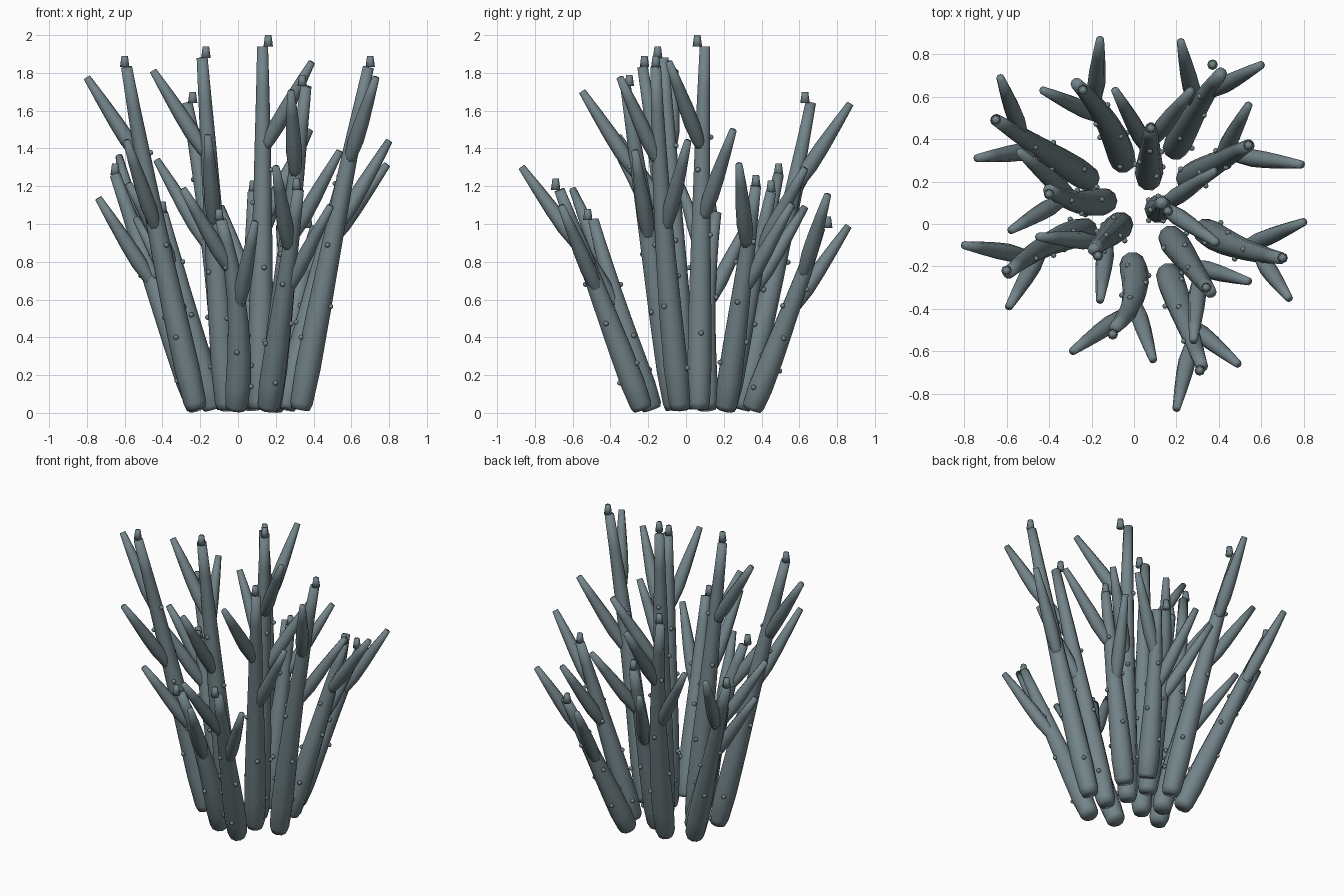
import bpy, bmesh, math
from mathutils import Vector, Matrix

if "Cube" in bpy.data.objects:
    bpy.data.objects.remove(bpy.data.objects["Cube"])

# One row per stem: base x,y | tip x,y,z | sideways bend | upper branch tip x,y | lower branch tip x,y
STEMS = [
    (.33, -.03, .69, -.16, 1.83, -.02, .73, -.35, .80, .01),
    (-.22, -.03, -.59, -.23, 1.83, -.03, -.80, -.10, -.59, -.39),
    (-.06, .00, -.19, -.12, 1.88, .00, -.45, -.06, -.16, -.36),
    (.11, .07, .13, .10, 1.94, -.01, .39, -.09, .38, .25),
    (.16, -.23, .32, -.67, 1.18, .00, .20, -.87, .49, -.66),
    (-.01, -.18, -.09, -.49, 1.02, .05, -.29, -.60, .09, -.64),
    (.17, -.06, .36, -.32, 1.73, .00, .28, -.55, .54, -.27),
    (-.13, .11, -.40, .16, 1.06, .03, -.58, -.03, -.54, .34),
    (.25, .21, .54, .37, 1.20, .00, .79, .28, .54, .56),
    (-.21, .21, -.65, .49, 1.26, .00, -.63, .69, -.74, .31),
    (-.05, .29, -.27, .66, 1.64, -.03, -.16, .87, -.43, .63),
    (.19, .35, .41, .71, .98, .01, .60, .75, .22, .86),
    (.07, .21, .08, .45, 1.17, .00, .27, .63, -.09, .63),
]
# Sideways shift of the tip buds that sit off centre, by stem number
BUD_SHIFT = {1: (.01, 0), 2: (-.01, .01), 3: (.02, -.03), 4: (.03, -.04), 5: (-.01, -.02),
             6: (-.01, -.03), 7: (-.02, .02), 8: (0, -.02), 11: (.03, -.03), 12: (-.04, .04)}
STEM_PROFILE = [(0, .050), (.02, .060), (.12, .067), (.28, .063), (.45, .055),
                (.6, .048), (.75, .042), (.88, .035), (1, .029)]
BRANCH_PROFILE = [(0, .022), (.12, .033), (.3, .042), (.5, .039), (.75, .030), (1, .019)]

slate = bpy.data.materials.new("slate")
slate.diffuse_color = (.17, .23, .25, 1)
slate.use_nodes = True
slate.node_tree.nodes["Principled BSDF"].inputs["Base Color"].default_value = slate.diffuse_color


def finish(name, bm):
    """Turn a bmesh into a smooth slate-coloured object."""
    bmesh.ops.recalc_face_normals(bm, faces=bm.faces)
    for f in bm.faces:
        f.smooth = True
    me = bpy.data.meshes.new(name)
    bm.to_mesh(me)
    bm.free()
    me.materials.append(slate)
    ob = bpy.data.objects.new(name, me)
    bpy.context.collection.objects.link(ob)


def tube(name, path, profile, sides):
    """Sweep a round section of varying radius along path(t), with flat caps."""
    bm = bmesh.new()
    rings = []
    for t, r in profile:
        tangent = (path(t + .01) - path(t - .01)).normalized()
        rot = Vector((0, 0, 1)).rotation_difference(tangent)
        rings.append([bm.verts.new(path(t) + rot @ Vector((
            r * math.cos(math.tau * i / sides), r * math.sin(math.tau * i / sides), 0)))
            for i in range(sides)])
    for a, b in zip(rings, rings[1:]):
        for i in range(sides):
            j = (i + 1) % sides
            bm.faces.new((a[i], a[j], b[j], b[i]))
    bm.faces.new(rings[0][::-1])
    bm.faces.new(rings[-1])
    finish(name, bm)


def radius_at(t):
    for (t0, r0), (t1, r1) in zip(STEM_PROFILE, STEM_PROFILE[1:]):
        if t <= t1:
            return r0 + (r1 - r0) * (t - t0) / (t1 - t0)


for n, (bx, by, tx, ty, tz, bend, ux, uy, lx, ly) in enumerate(STEMS, 1):
    base, tip = Vector((bx, by, .02)), Vector((tx, ty, tz))
    d = tip - base
    side = Vector((-d.y, d.x, 0)).normalized() * bend

    def path(t):
        return base + d * t + side * (4 * t * (1 - t))

    # main stem
    tube(f"stem_{n}", path, STEM_PROFILE, 10)

    # two spindle-shaped side branches
    for label, t, rise, x, y in (("upper", .71, .44, ux, uy), ("lower", .51, .47, lx, ly)):
        start, end = path(t), Vector((x, y, tz * (t + .02) + rise))
        tube(f"{label}_branch_{n}", lambda s: start.lerp(end, s), BRANCH_PROFILE, 8)

    # small tapered bud above the tip
    bm = bmesh.new()
    sx, sy = BUD_SHIFT.get(n, (0, 0))
    bmesh.ops.create_cone(bm, cap_ends=True, segments=8, radius1=.025, radius2=.017, depth=.06,
                          matrix=Matrix.Translation(tip + Vector((sx, sy, .03))))
    finish(f"tip_bud_{n}", bm)

    # little knobs spiralling up the stem
    bm = bmesh.new()
    for k in range(8):
        t = .12 + .09 * k
        a = 2.4 * k + n
        p = path(t) + Vector((math.cos(a), math.sin(a), 0)) * (radius_at(t) + .004)
        bmesh.ops.create_uvsphere(bm, u_segments=8, v_segments=5, radius=.014,
                                  matrix=Matrix.Translation(p))
    finish(f"stem_knobs_{n}", bm)
